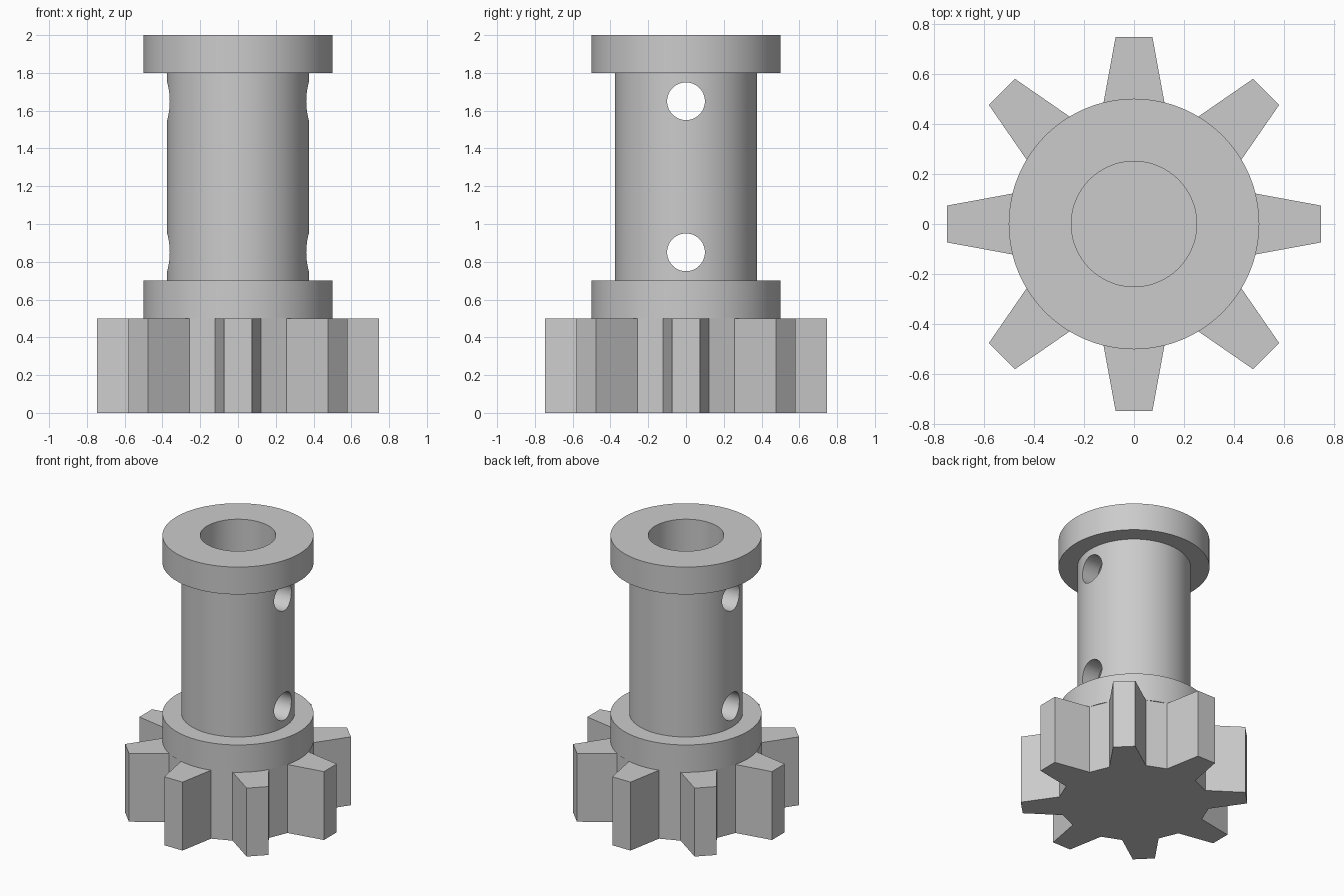
import bpy, bmesh, math

cube = bpy.data.objects.get("Cube")
if cube:
    bpy.data.objects.remove(cube, do_unlink=True)

# Single material
grey = bpy.data.materials.new("plain_grey")
grey.use_nodes = True
COLOUR = (0.6, 0.6, 0.6, 1)
grey.diffuse_color = COLOUR
grey.node_tree.nodes["Principled BSDF"].inputs["Base Color"].default_value = COLOUR

SEGMENTS = 128
GEAR_TOP = 0.5
TEETH = 8


def make_object(name, bm):
    bmesh.ops.recalc_face_normals(bm, faces=bm.faces)
    mesh = bpy.data.meshes.new(name)
    bm.to_mesh(mesh)
    bm.free()
    mesh.materials.append(grey)
    obj = bpy.data.objects.new(name, mesh)
    bpy.context.collection.objects.link(obj)
    return obj


def lathe(name, profile):
    """Spin a closed (radius, height) profile around z."""
    bm = bmesh.new()
    verts = [bm.verts.new((r, 0, z)) for r, z in profile]
    edges = [bm.edges.new((a, b)) for a, b in zip(verts, verts[1:] + verts[:1])]
    bmesh.ops.spin(bm, geom=verts + edges, cent=(0, 0, 0), axis=(0, 0, 1),
                   angle=math.tau, steps=SEGMENTS, use_merge=True)
    bmesh.ops.remove_doubles(bm, verts=bm.verts, dist=1e-5)
    return make_object(name, bm)


# Gear: tapered teeth joined by flat valleys
bm = bmesh.new()
pitch = math.tau / TEETH
outline = []
for tooth in range(TEETH):
    for radius, share in ((0.5, -5), (0.75, -2), (0.75, 2), (0.5, 5)):
        angle = pitch * (tooth + share / 16)
        outline.append(bm.verts.new((radius * math.cos(angle), radius * math.sin(angle), 0)))
base = bm.faces.new(outline)
raised = bmesh.ops.extrude_face_region(bm, geom=[base], use_keep_orig=True)["geom"]
bmesh.ops.translate(bm, vec=(0, 0, GEAR_TOP),
                    verts=[v for v in raised if isinstance(v, bmesh.types.BMVert)])
make_object("gear", bm)

# Hollow shaft with a flange at each end
shaft = lathe("flanged_shaft", [
    (0.25, GEAR_TOP), (0.5, GEAR_TOP), (0.5, 0.7), (0.375, 0.7),
    (0.375, 1.8), (0.5, 1.8), (0.5, 2), (0.25, 2)])

# Cross holes through the shaft wall
for label, height in (("lower", 0.85), ("upper", 1.65)):
    bpy.ops.mesh.primitive_cylinder_add(vertices=48, radius=0.1, depth=1.2,
                                        location=(0, 0, height), rotation=(0, math.pi / 2, 0))
    cutter = bpy.context.object
    cutter.name = label + "_hole_cutter"
    cutter.data.materials.append(grey)
    cutter.hide_render = True
    cutter.hide_set(True)
    cut = shaft.modifiers.new(label + "_hole", "BOOLEAN")
    cut.operation = "DIFFERENCE"
    cut.solver = "EXACT"
    cut.object = cutter

# Apply the cuts, then shade round walls smoothly
bpy.ops.object.select_all(action="DESELECT")
shaft.select_set(True)
bpy.context.view_layer.objects.active = shaft
for name in [m.name for m in shaft.modifiers]:
    bpy.ops.object.modifier_apply(modifier=name)
bpy.ops.object.shade_smooth_by_angle(angle=math.radians(30))

# Floor of the blind bore
bm = bmesh.new()
bmesh.ops.create_circle(bm, cap_ends=True, segments=SEGMENTS, radius=0.25)
bmesh.ops.translate(bm, verts=bm.verts, vec=(0, 0, GEAR_TOP + 0.001))
make_object("bore_floor", bm)
